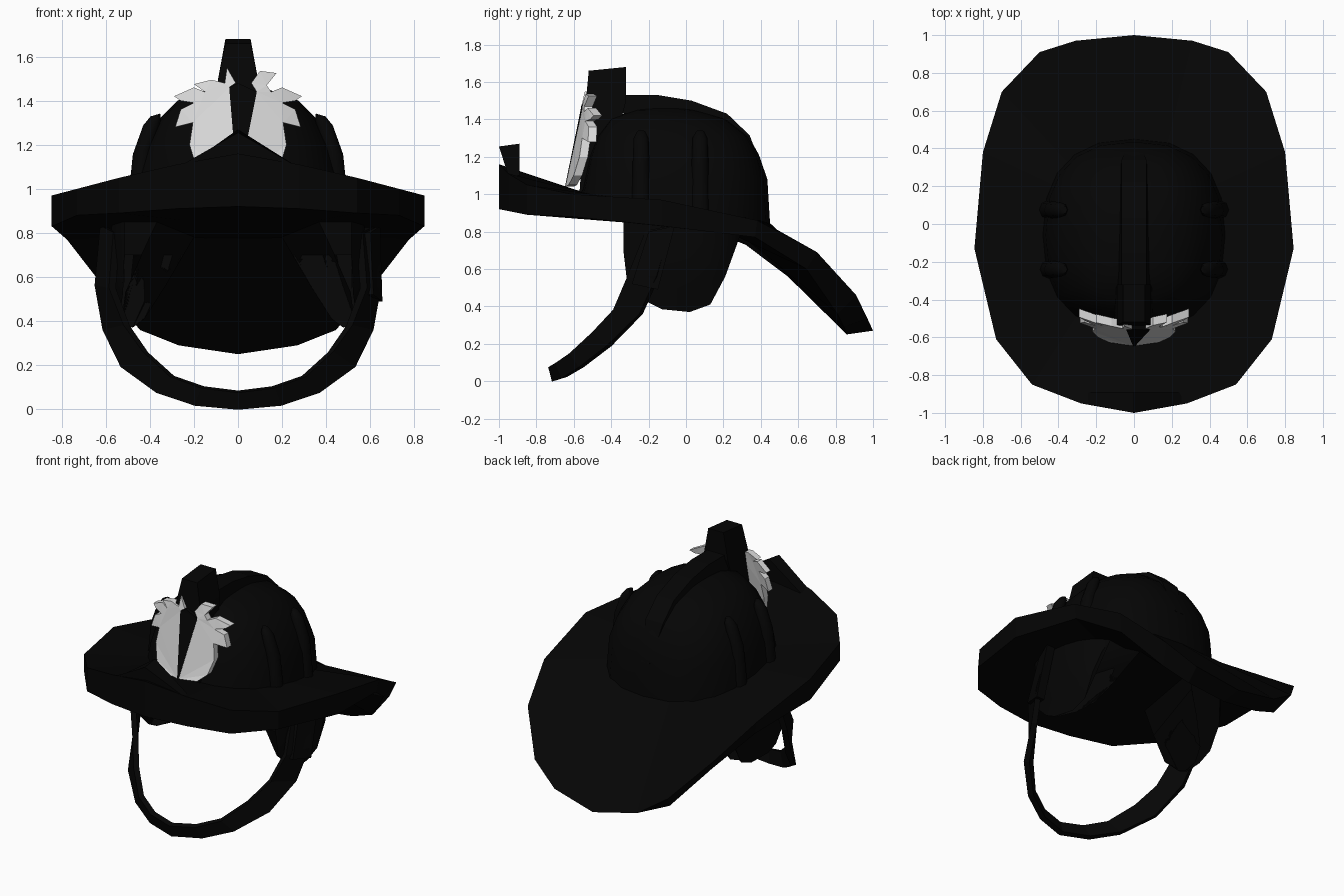
import bpy, bmesh, math
from mathutils import Vector

if "Cube" in bpy.data.objects:
    bpy.data.objects.remove(bpy.data.objects["Cube"], do_unlink=True)


def material(name, value):
    m = bpy.data.materials.new(name)
    m.use_nodes = True
    col = (value, value, value, 1)
    m.diffuse_color = col
    bsdf = m.node_tree.nodes["Principled BSDF"]
    bsdf.inputs["Base Color"].default_value = col
    bsdf.inputs["Roughness"].default_value = 0.9
    return m


BLACK = material("matte black", 0.0015)
SILVER = material("pale grey", 0.72)


def finish(name, bm, mat, smooth=None, thick=0):
    bmesh.ops.recalc_face_normals(bm, faces=bm.faces)
    me = bpy.data.meshes.new(name)
    bm.to_mesh(me)
    bm.free()
    me.materials.append(mat)
    ob = bpy.data.objects.new(name, me)
    bpy.context.collection.objects.link(ob)
    if thick:
        mod = ob.modifiers.new("thickness", "SOLIDIFY")
        mod.thickness = thick
        mod.offset = 0
    if smooth:
        bpy.ops.object.select_all(action="DESELECT")
        ob.select_set(True)
        bpy.context.view_layer.objects.active = ob
        bpy.ops.object.shade_smooth_by_angle(angle=math.radians(smooth))


def loft(name, rings, closed=True, caps=(False, False), **kw):
    """Skin a list of equal-length point rows in black."""
    bm = bmesh.new()
    rows = [[bm.verts.new(p) for p in r] for r in rings]
    n = len(rows[0])
    for a, b in zip(rows, rows[1:]):
        for i in range(n if closed else n - 1):
            j = (i + 1) % n
            bm.faces.new((a[i], a[j], b[j], b[i]))
    for use, row in zip(caps, (rows[0], rows[-1])):
        if use:
            bm.faces.new(row)
    finish(name, bm, BLACK, **kw)


def mirror_ring(half):
    """Complete a ring whose first and last points lie on x = 0."""
    return half + [(-x, y, z) for x, y, z in half[-2:0:-1]]


def oval(angle, power=2.45):
    """Point on a slightly squared unit circle."""
    return [math.copysign(abs(v) ** (2 / power), v) for v in (math.cos(angle), math.sin(angle))]


# Brim: upswept front, long drooping tail; x, y, top z, bottom z, bottom inset
EDGE = [(0, -1, 1.16, .92, 1), (.28, -.95, 1.11, .91, 1), (.54, -.85, 1.05, .89, 1),
        (.73, -.61, 1.0, .88, 1), (.845, -.13, .97, .83, 1), (.80, .38, .86, .77, .97),
        (.70, .70, .69, .60, .92), (.5, .91, .46, .36, .89), (.31, .97, .335, .29, .87),
        (0, 1, .27, .25, .86)]


def inner_edge(scale, height, slope):
    pts = []
    for x, y, *_ in EDGE:
        c, s = oval(math.atan2(y + .06, x / .95))
        px, py = .48 * scale * c, -.06 + .51 * scale * s
        pts.append((0 if x == 0 else px, py, height - slope * py))
    return mirror_ring(pts)


# The underside is closed by a flat plate
loft("brim", [inner_edge(.97, .925, .15),
              mirror_ring([(x, y, t) for x, y, t, b, s in EDGE]),
              mirror_ring([(x * s, y * s, b) for x, y, t, b, s in EDGE]),
              inner_edge(.78, .813, .11)], caps=(False, True))

# Pointed lip rising from the front of the brim
loft("brim_front_peak", [[(-.27, -.95, 1.10), (0, -.985, 1.05), (.27, -.95, 1.10), (0, -1, 1.255)],
                         [(-.24, -.89, 1.10), (0, -.89, 1.04), (.24, -.89, 1.10), (0, -.89, 1.27)]],
     caps=(True, True))

# Dome: z, half width, front y, back y
rings = []
for z, rx, yf, yb in [(.90, .485, -.57, .45), (1.08, .468, -.55, .435), (1.21, .425, -.52, .39),
                      (1.31, .365, -.48, .335), (1.40, .275, -.41, .22), (1.45, .14, -.28, .05),
                      (1.465, .03, -.16, -.06)]:
    ring = []
    for i in range(20):
        c, s = oval(math.tau * i / 20)
        y = (yf + yb) / 2 + (yb - yf) / 2 * s
        tilt = .15 * y if z < 1 else 0
        ring.append((rx * c, y, z - tilt))
    rings.append(ring)
loft("dome", rings, caps=(False, True), smooth=40)

# Raised centre ridge over the dome
ridge = [(-.46, 1.53), (-.15, 1.53), (.03, 1.50), (.22, 1.43), (.34, 1.315), (.435, 1.07)]
rows = []
for y, z in ridge:
    d = Vector((y + .1, z - .95)).normalized() * .11
    w = .065 if y < .4 else .03
    rows.append([(-w - .02, y - d.x, z - d.y), (-w, y, z), (w, y, z), (w + .02, y - d.x, z - d.y)])
loft("dome_ridge", rows, caps=(True, True))

# Upright holder behind the badge
loft("badge_holder", [[(-.11, -.57, 1.0), (.11, -.57, 1.0), (.11, -.40, 1.2), (-.11, -.40, 1.2)],
                      [(-.09, -.535, 1.5), (.09, -.535, 1.5), (.09, -.32, 1.5), (-.09, -.32, 1.5)],
                      [(-.057, -.52, 1.66), (.057, -.52, 1.66), (.057, -.32, 1.68),
                       (-.057, -.32, 1.68)]], caps=(True, True))


# Side ribs on the dome
def rib(name, side, y):
    rows = []
    for x, z, r in [(.375, 1.335, .022), (.39, 1.30, .04), (.432, 1.17, .045), (.455, .90, .05)]:
        rows.append([(side * (x + r * math.cos(a)), y + r * math.sin(a), z - .3 * r * math.cos(a))
                     for a in (math.tau * i / 8 for i in range(8))])
    loft(name, rows, caps=(True, True), smooth=50)


# Ear flaps: bulging outside, flat inside; front-to-back y and lower edge z
FLAP = [(-.335, .70), (-.315, .53), (-.2, .42), (-.13, .385), (.02, .37), (.13, .41),
        (.21, .56), (.26, .70), (.29, .78)]


def ear_flap(name, side):
    rows = []
    for k in range(5):
        outside, inside = [], []
        for y, low in FLAP:
            z = low + (.86 - low) * k / 4
            flat = .658 - .322 * y - .468 * z
            bulge = .575 * (1 - abs((y + .06) / .42) ** 3) ** (1 / 3)
            bulge *= min(1, .88 + (z - .36) * .5)
            outside.append((side * max(bulge, flat + .01), y, z))
            inside.append((side * flat, y, z))
        rows.append(outside + inside[::-1])
    loft(name, rows, caps=(True, True), smooth=40)


for side, word in ((1, "left"), (-1, "right")):
    ear_flap(word + "_ear_flap", side)
    rib(word + "_front_rib", side, -.24)
    rib(word + "_rear_rib", side, .075)

# Chin strap: one band between an outer and an inner edge
outer = [(.61, -.07, .83), (.635, -.15, .56), (.6, -.24, .36), (.52, -.41, .19),
         (.36, -.56, .075), (.19, -.65, .02), (0, -.70, .003)]
inner = [(.55, -.21, .80), (.57, -.31, .55), (.505, -.38, .38), (.42, -.49, .26),
         (.3, -.61, .15), (.16, -.685, .1), (0, -.72, .08)]
full = [e + [(-x, y, z) for x, y, z in e[-2::-1]] for e in (outer, inner)]
loft("chin_strap", full, closed=False, thick=.035)

# Buckle plate on the left side, angled along the strap
buckle = [(.57, -.20, .80), (.615, -.06, .83), (.625, -.15, .49), (.585, -.29, .52)]
loft("buckle", [[(x + dx, y, z) for x, y, z in buckle] for dx in (-.03, .03)],
     caps=(True, True))


# Badge: leafy shield in two halves with a dark wedge between them
def badge_part(name, outline, mat, lift=0):
    bm = bmesh.new()
    front = []
    for x, z in outline:
        front.append(bm.verts.new((x, -.645 + .2 * (z - 1.04) + .9 * x * x - lift, z)))
    face = bm.faces.new(front)
    ext = bmesh.ops.extrude_face_region(bm, geom=[face])
    back = [v for v in ext["geom"] if isinstance(v, bmesh.types.BMVert)]
    bmesh.ops.translate(bm, verts=back, vec=(0, .045, 0))
    bmesh.ops.triangulate(bm, faces=[f for f in bm.faces if len(f.verts) > 4])
    finish(name, bm, mat)


side_leaves = [(.15, 1.44), (.20, 1.46), (.29, 1.42), (.26, 1.40), (.20, 1.39), (.26, 1.36),
               (.285, 1.28), (.205, 1.30), (.22, 1.2), (.19, 1.10), (.13, 1.05)]
badge_part("badge_left_half", [(.005, 1.04), (.085, 1.44), (.06, 1.48), (.10, 1.535), (.175, 1.525),
                               (.13, 1.47)] + side_leaves, SILVER)
badge_part("badge_right_half", [(-.005, 1.04), (-.04, 1.46), (-.01, 1.48), (-.05, 1.55),
                                (-.06, 1.48), (-.12, 1.495), (-.2, 1.475)]
           + [(-x, z) for x, z in side_leaves], SILVER)
badge_part("badge_wedge", [(-.005, 1.04), (.005, 1.04), (.085, 1.44), (0, 1.48), (-.04, 1.46)],
           BLACK, .002)
